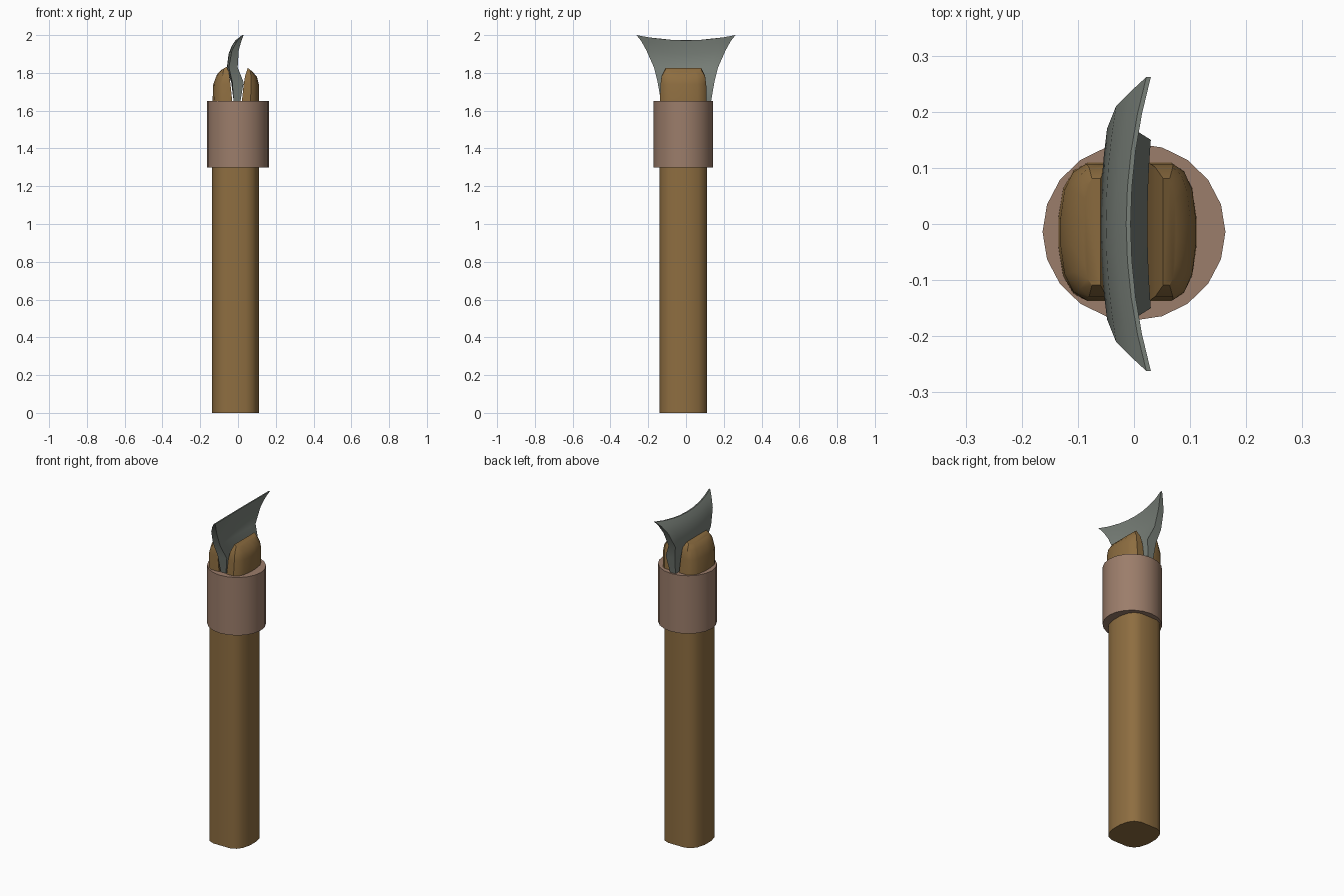
import bpy, bmesh, math

cube = bpy.data.objects.get("Cube")
if cube:
    bpy.data.objects.remove(cube, do_unlink=True)


def material(name, rgb):
    m = bpy.data.materials.new(name)
    m.use_nodes = True
    m.diffuse_color = (*rgb, 1)
    bsdf = m.node_tree.nodes["Principled BSDF"]
    bsdf.inputs["Base Color"].default_value = (*rgb, 1)
    bsdf.inputs["Roughness"].default_value = 0.8
    return m


WOOD = material("brown wood", (0.27, 0.155, 0.052))
LEATHER = material("pale leather", (0.33, 0.205, 0.145))
STONE = material("grey stone", (0.19, 0.215, 0.19))
CY = -0.014  # depth centre of the handle


def loft(name, rings, mat, angle):
    """Skin closed rings of points and cap both ends."""
    bm = bmesh.new()
    loops = [[bm.verts.new(p) for p in ring] for ring in rings]
    for a, b in zip(loops, loops[1:]):
        for i in range(len(a)):
            j = (i + 1) % len(a)
            bm.faces.new((a[i], a[j], b[j], b[i]))
    bm.faces.new(loops[0])
    bm.faces.new(loops[-1])
    bmesh.ops.recalc_face_normals(bm, faces=bm.faces)
    mesh = bpy.data.meshes.new(name)
    bm.to_mesh(mesh)
    bm.free()
    mesh.materials.append(mat)
    ob = bpy.data.objects.new(name, mesh)
    bpy.context.collection.objects.link(ob)
    bpy.ops.object.select_all(action='DESELECT')
    ob.select_set(True)
    bpy.context.view_layer.objects.active = ob
    bpy.ops.object.shade_smooth_by_angle(angle=math.radians(angle))
    return ob


# Handle: rounded square bar
quarter = [(0.125, 0.03), (0.112, 0.08), (0.09, 0.11), (0.055, 0.125)]
outline = []
for sx, sy in ((1, 1), (-1, 1), (-1, -1), (1, -1)):
    pts = quarter if sx * sy > 0 else quarter[::-1]
    outline += [(sx * x - 0.013, sy * y + CY) for x, y in pts]
loft("handle", [[(x, y, z) for x, y in outline] for z in (0, 1.62)], WOOD, 35)

# Collar: binding round the top of the handle
circle = [(0.163 * math.cos(math.tau * i / 20),
           0.158 * math.sin(math.tau * i / 20) + CY) for i in range(20)]
loft("collar_binding", [[(x, y, z) for x, y in circle] for z in (1.3, 1.65)],
     LEATHER, 35)


# Prongs: split ends of the handle that grip the blade
def prong(name, levels):
    # fraction from inner to outer side, fraction of half depth
    half = [(0, 1), (0.5, 1), (0.75, 0.88), (0.92, 0.62), (1, 0.2)]
    plan = half + [(u, -v) for u, v in reversed(half)]
    rings = [[(xi + (xo - xi) * u, CY + h * v, zi + (zo - zi) * u)
              for u, v in plan] for xi, zi, xo, zo, h in levels]
    loft(name, rings, WOOD, 32)


prong("right_prong", [(-0.025, 1.6, -0.137, 1.6, 0.125),
                      (-0.04, 1.74, -0.131, 1.74, 0.121),
                      (-0.048, 1.805, -0.112, 1.79, 0.115),
                      (-0.06, 1.832, -0.09, 1.815, 0.095)])
prong("left_prong", [(0.015, 1.6, 0.112, 1.6, 0.125),
                     (0.03, 1.74, 0.11, 1.74, 0.121),
                     (0.038, 1.785, 0.1, 1.78, 0.115),
                     (0.052, 1.826, 0.075, 1.808, 0.095)])

# Blade: flared, bowed head; height, half width, end x, bow, half thickness
levels = [(1.6, 0.122, -0.005, 0, 0.016),
          (1.65, 0.133, -0.005, 0, 0.018),
          (1.75, 0.15, 0.0, 0.006, 0.03),
          (1.83, 0.17, -0.025, 0.012, 0.023),
          (1.92, 0.21, -0.014, 0.018, 0.018),
          (1.97, 0.238, 0.007, 0.028, 0.011),
          (2.0, 0.262, 0.026, 0.036, 0.004)]
N = 8
rings = []
for z, w, x, bow, th in levels:
    ring = []
    for side in (-1, 1):
        for i in range(N + 1):
            t = (2 * i / N - 1) * -side
            sag = 0.028 * (1 - t * t) * max(0, (z - 1.75) / 0.25)
            ring.append((x - bow * (1 - t * t) + side * th, w * t, z - sag))
    rings.append(ring)
loft("blade", rings, STONE, 40)
